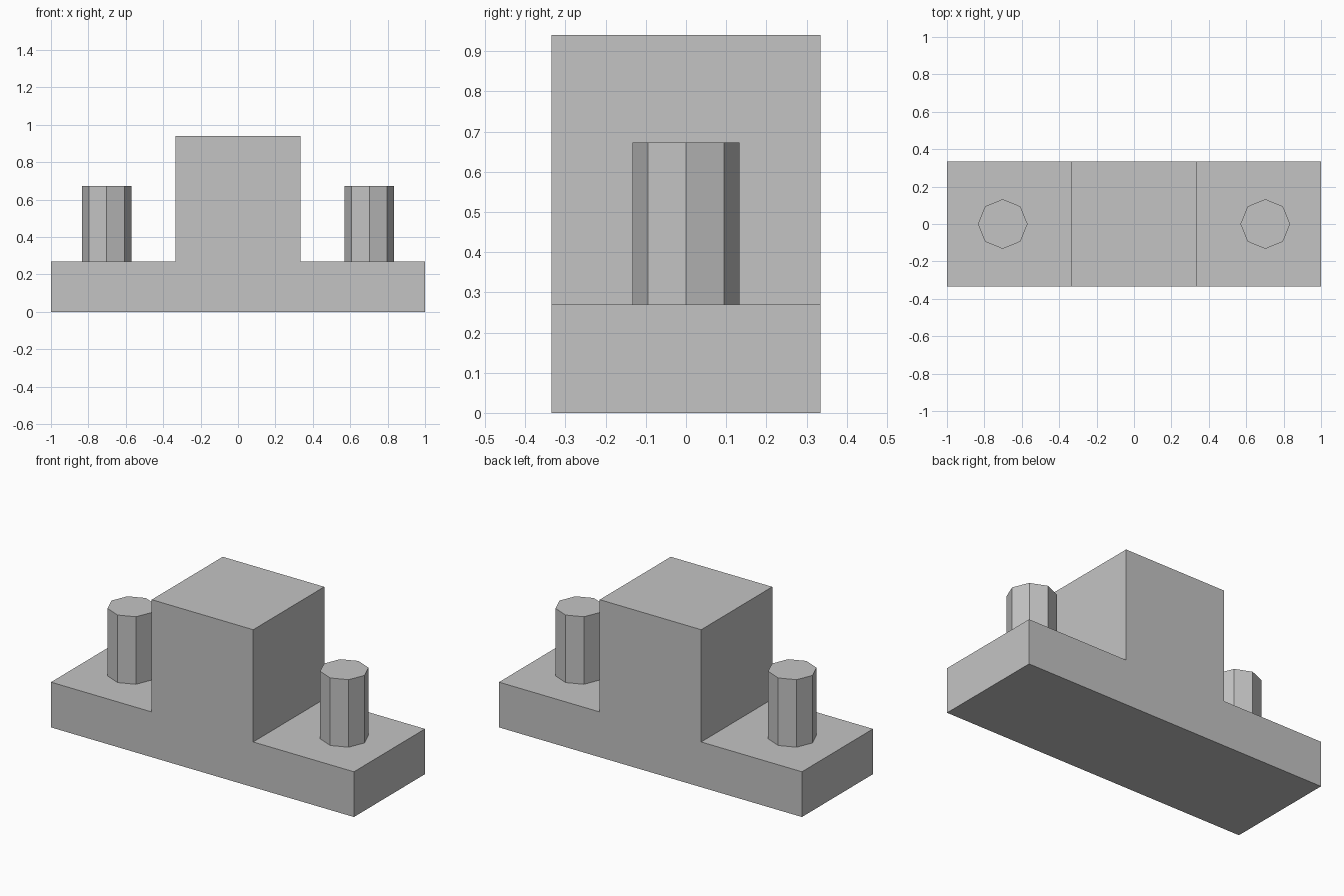
import bpy, bmesh

cube = bpy.data.objects.get("Cube")
if cube:
    bpy.data.objects.remove(cube, do_unlink=True)

HALF_DEPTH = 0.335
BASE_TOP, PEG_TOP, BLOCK_TOP = 0.27, 0.673, 0.94

grey = bpy.data.materials.new("plain grey")
grey.use_nodes = True
colour = (0.55, 0.55, 0.55, 1)
grey.diffuse_color = colour
grey.node_tree.nodes["Principled BSDF"].inputs["Base Color"].default_value = colour


def finish(name, bm):
    bmesh.ops.recalc_face_normals(bm, faces=bm.faces)
    mesh = bpy.data.meshes.new(name)
    bm.to_mesh(mesh)
    bm.free()
    mesh.materials.append(grey)
    obj = bpy.data.objects.new(name, mesh)
    bpy.context.collection.objects.link(obj)
    return obj


# Base and centre block: one stepped profile extruded front to back
right_half = [(1, 0), (1, BASE_TOP), (0.335, BASE_TOP), (0.335, BLOCK_TOP)]
profile = right_half + [(-x, z) for x, z in reversed(right_half)]
bm = bmesh.new()
face = bm.faces.new([bm.verts.new((x, -HALF_DEPTH, z)) for x, z in profile])
extruded = bmesh.ops.extrude_face_region(bm, geom=[face])["geom"]
bmesh.ops.translate(bm, vec=(0, 2 * HALF_DEPTH, 0),
                    verts=[v for v in extruded if isinstance(v, bmesh.types.BMVert)])
finish("stepped_base", bm)

# Eight-sided pegs, standing on each end of the base
for name, side in (("left_peg", 1), ("right_peg", -1)):
    bm = bmesh.new()
    bmesh.ops.create_cone(bm, cap_ends=True, segments=8, radius1=0.133,
                          radius2=0.133, depth=PEG_TOP - BASE_TOP)
    peg = finish(name, bm)
    peg.location = (side * 0.702, 0, (PEG_TOP + BASE_TOP) / 2)
